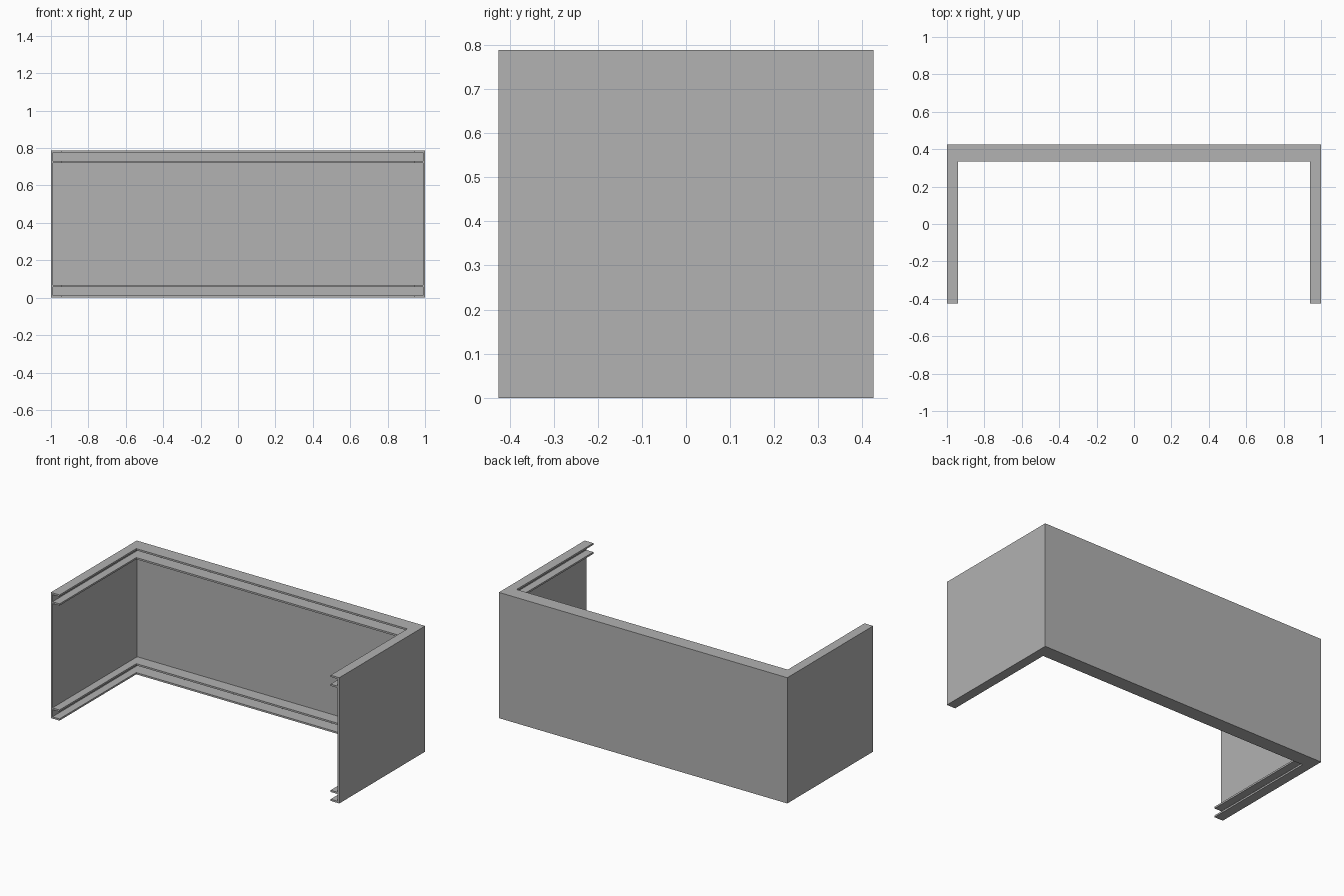
import bpy
import bmesh

cube = bpy.data.objects.get("Cube")
if cube:
    bpy.data.objects.remove(cube, do_unlink=True)

# Overall size and sheet thickness
HALF_X, HALF_Y, HEIGHT = 1.0, 0.425, 0.788
SHEET = 0.011
SIDE_LIP, BACK_LIP = 0.06, 0.09
GROOVE = 0.056            # height of the underside of the inner lip

grey = bpy.data.materials.new("Plain grey")
grey.use_nodes = True
colour = (0.445, 0.445, 0.445, 1.0)
grey.diffuse_color = colour
grey.node_tree.nodes["Principled BSDF"].inputs["Base Color"].default_value = colour

# Cross-section: a thin wall with paired lips at bottom and top
lower = [(True, 0), (True, SHEET), (False, SHEET), (False, GROOVE),
         (True, GROOVE), (True, GROOVE + SHEET), (False, GROOVE + SHEET)]
upper = [(lip, HEIGHT - z) for lip, z in reversed(lower)]
profile = [(None, 0)] + lower + upper + [(None, HEIGHT)]


def inset(lip, lip_depth):
    """Distance inward from the outer skin."""
    if lip is None:
        return 0.0
    return lip_depth if lip else SHEET


# Sweep the section around the U with mitred corners
bm = bmesh.new()
rings = []
for side, at_back in ((-1, False), (-1, True), (1, True), (1, False)):
    ring = []
    for lip, z in profile:
        x = side * (HALF_X - inset(lip, SIDE_LIP))
        y = HALF_Y - inset(lip, BACK_LIP) if at_back else -HALF_Y
        ring.append(bm.verts.new((x, y, z)))
    rings.append(ring)

count = len(profile)
for a, b in zip(rings, rings[1:]):
    for i in range(count):
        j = (i + 1) % count
        bm.faces.new((a[i], a[j], b[j], b[i]))
bm.faces.new(rings[0])
bm.faces.new(rings[-1])
bmesh.ops.recalc_face_normals(bm, faces=bm.faces)

mesh = bpy.data.meshes.new("three_sided_panel")
bm.to_mesh(mesh)
bm.free()
mesh.materials.append(grey)
panel = bpy.data.objects.new("three_sided_panel", mesh)
bpy.context.collection.objects.link(panel)
